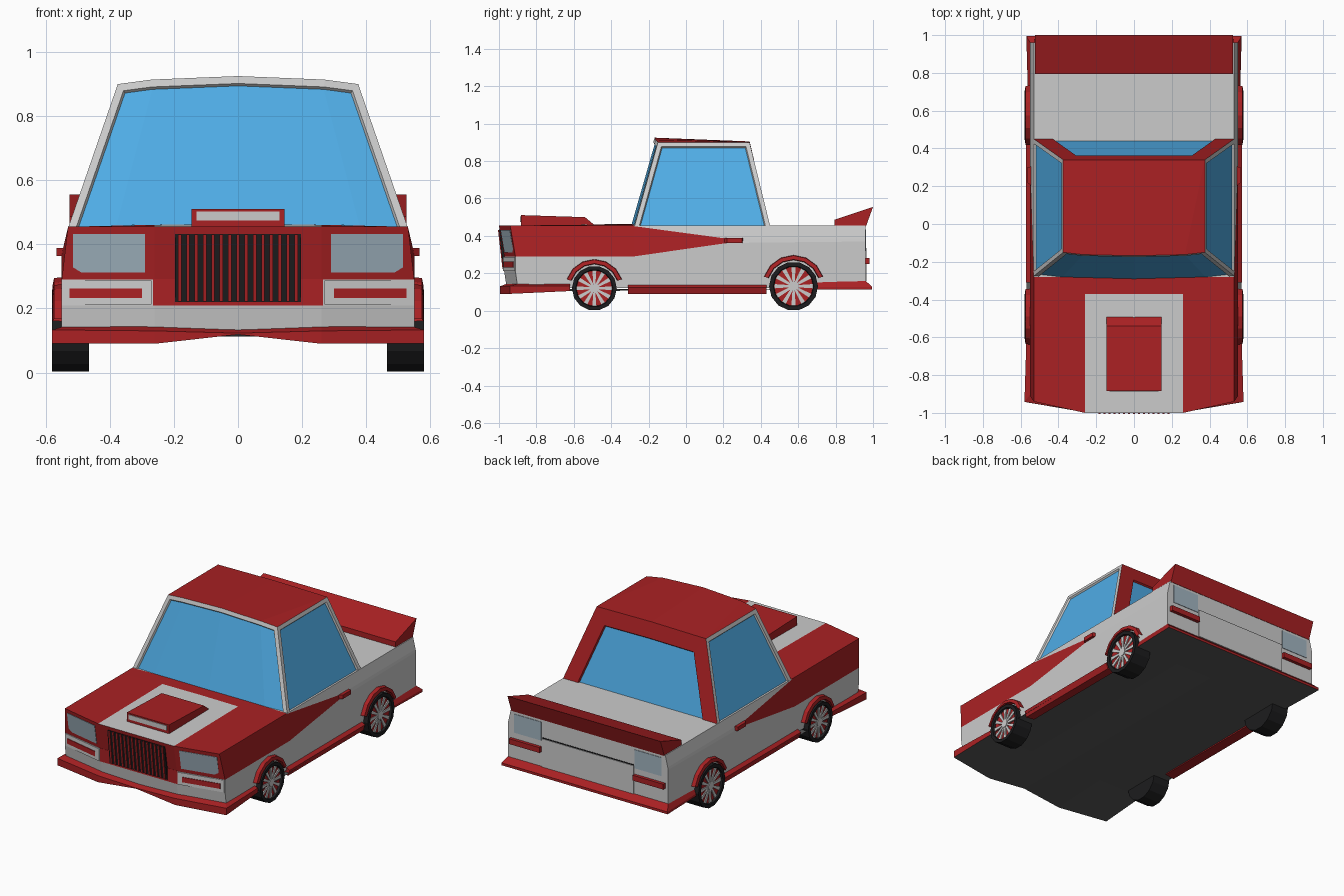
import bpy, bmesh, math

if "Cube" in bpy.data.objects:
    bpy.data.objects.remove(bpy.data.objects["Cube"])

def mat(name, r, g, b):
    m = bpy.data.materials.new(name)
    m.diffuse_color = (r, g, b, 1)
    m.use_nodes = True
    m.node_tree.nodes["Principled BSDF"].inputs["Base Color"].default_value = m.diffuse_color
    return m

RED = mat("red_paint", 0.40, 0.015, 0.017)
GREY = mat("silver_paint", 0.55, 0.55, 0.55)
GLASS = mat("glass", 0.08, 0.42, 0.80)
LAMP = mat("lamp", 0.36, 0.46, 0.53)
DARK = mat("rubber", 0.012, 0.012, 0.013)
UNDER = mat("underside", 0.10, 0.10, 0.10)

def build(name, verts, faces, tint, mirror=True):
    """Mesh from points and faces, mirrored in x; tint is one material or one per face."""
    tints = tint if isinstance(tint, list) else [tint] * len(faces)
    mats = list(dict.fromkeys(tints))
    bm = bmesh.new()
    for s in ((1, -1) if mirror else (1,)):
        vs = [bm.verts.new((x * s, y, z)) for x, y, z in verts]
        for f, t in zip(faces, tints):
            bm.faces.new([vs[k] for k in f]).material_index = mats.index(t)
    bmesh.ops.remove_doubles(bm, verts=bm.verts, dist=1e-4)
    bmesh.ops.recalc_face_normals(bm, faces=bm.faces)
    me = bpy.data.meshes.new(name)
    bm.to_mesh(me)
    bm.free()
    for m in mats:
        me.materials.append(m)
    ob = bpy.data.objects.new(name, me)
    bpy.context.collection.objects.link(ob)
    return ob

def grid(rows, base=0):
    n = len(rows[0])
    faces = [(base + i * n + j, base + i * n + j + 1, base + (i + 1) * n + j + 1, base + (i + 1) * n + j)
             for i in range(len(rows) - 1) for j in range(n - 1)]
    return [p for r in rows for p in r], faces

def strip(name, rows, tint):
    return build(name, *grid(rows), tint)

def prism(name, pts, vec, tint, mirror=True):
    n = len(pts)
    far = [tuple(a + b for a, b in zip(p, vec)) for p in pts]
    faces = [tuple(range(n)), tuple(range(n, 2 * n))]
    faces += [(i, (i + 1) % n, n + (i + 1) % n, n + i) for i in range(n)]
    return build(name, pts + far, faces, tint, mirror)

def front_y(x, z):
    """Depth of the slanted, swept nose."""
    lean = (0.455 - z) * 0.17 if z > 0.29 else 0.028 + max(0, 0.21 - z) * 0.15
    return -1 + lean + max(0, abs(x) - 0.26) * 0.06 / 0.27

def front_panel(name, x0, x1, z0, z1, proud, tint, mirror=True):
    pts = [(x, front_y(x, z) - proud, z) for x, z in ((x0, z0), (x1, z0), (x1, z1), (x0, z1))]
    return prism(name, pts, (0, 0.02, 0), tint, mirror)

def rear_panel(name, x0, x1, z0, z1, proud, tint, mirror=True):
    pts = [(x, 0.96 + proud, z) for x, z in ((x0, z0), (x1, z0), (x1, z1), (x0, z1))]
    return prism(name, pts, (0, -0.02 - proud, 0), tint, mirror)

# Body shell: rings whose heights follow the tapering side stripe
def ring(zs):
    w = [0.55 - 0.02 * max(0, (z - 0.37) / 0.085) for z in zs]
    return [(0, front_y(0, zs[0]), zs[0]), (0.26, front_y(0.26, zs[1]), zs[1]),
            (w[2], front_y(0.53, zs[2]), zs[2]), (w[3], -0.28, zs[3]),
            (w[4], 0.22, zs[4]), (w[5], 0.96, zs[5]), (0, 0.96, zs[6])]

rings = [ring(z) for z in ([0.12] * 7, [0.21] * 7, [0.29] * 4 + [0.362, 0.37, 0.37],
                           [0.452] * 4 + [0.385] * 3, [0.455] * 7)]
verts, faces = grid(rings)
tints = [GREY] * 12 + [RED] * 4 + [GREY] * 2 + [RED] * 3 + [GREY] * 3
# Bonnet with its pale centre band, then the rear deck
deck = [rings[4][:3],
        [(0, -0.37, 0.463), (0.26, -0.37, 0.461), (0.53, -0.37, 0.455)],
        [(0, -0.28, 0.464), (0.26, -0.28, 0.461), (0.53, -0.28, 0.455)],
        [(0, 0.22, 0.455), (0.26, 0.22, 0.455), (0.53, 0.22, 0.455)],
        [(0, 0.96, 0.455), (0.26, 0.96, 0.455), (0.53, 0.96, 0.455)]]
v2, f2 = grid(deck, len(verts))
build("body", verts + v2, faces + f2, tints + [GREY] + [RED] * 3 + [GREY] * 4)

# Cabin with inset windows
cab = build("cabin",
            [(0, -0.30, 0.466), (0.38, -0.29, 0.462), (0.53, -0.275, 0.452), (0.53, 0.45, 0.452), (0, 0.45, 0.452),
             (0, -0.168, 0.925), (0.27, -0.162, 0.914), (0.375, -0.15, 0.90), (0.375, 0.34, 0.90), (0, 0.34, 0.905)],
            [(0, 1, 6, 5), (1, 2, 7, 6), (2, 3, 8, 7), (3, 4, 9, 8), (5, 6, 8, 9), (6, 7, 8)], RED)
cab.data.materials.append(GREY)
cab.data.materials.append(GLASS)
bm = bmesh.new()
bm.from_mesh(cab.data)
bm.normal_update()
groups = [([f for f in bm.faces if f.normal.y < -0.5], 0.024, 1),
          ([f for f in bm.faces if abs(f.normal.x) > 0.7], 0.024, 1),
          ([f for f in bm.faces if f.normal.y > 0.5], 0.095, 0)]
for fs, margin, rim in groups:
    res = bmesh.ops.inset_region(bm, faces=fs, thickness=margin, use_even_offset=True)
    for f in res["faces"]:
        f.material_index = rim
    res = bmesh.ops.inset_region(bm, faces=fs, thickness=0.005, depth=-0.01, use_even_offset=True)
    for f in res["faces"]:
        f.material_index = rim
    for f in fs:
        f.material_index = 2
bm.to_mesh(cab.data)
bm.free()

# Bonnet scoop and rear spoiler
prism("bonnet_scoop", [(-0.145, y, z) for y, z in ((-0.883, 0.45), (-0.883, 0.511), (-0.54, 0.50), (-0.48, 0.45))],
      (0.29, 0, 0), RED, False)
prism("scoop_intake", [(-0.13, y, z) for y, z in ((-0.887, 0.474), (-0.887, 0.503), (-0.87, 0.503), (-0.87, 0.474))],
      (0.26, 0, 0), GREY, False)
prism("spoiler", [(-0.525, y, z) for y, z in ((0.795, 0.45), (0.795, 0.487), (1.0, 0.555), (0.962, 0.45))],
      (1.05, 0, 0), RED, False)

# Nose: grille, headlights, bumper lights
front_panel("grille_surround", -0.265, 0.265, 0.21, 0.292, 0.002, RED, False)
front_panel("grille", -0.197, 0.197, 0.22, 0.433, 0.004, DARK, False)
for i in range(15):
    x = -0.182 + i * 0.026
    front_panel("grille_bar", x - 0.005, x + 0.005, 0.222, 0.431, 0.009, RED, False)
front_panel("headlight", 0.29, 0.515, 0.312, 0.432, 0.003, LAMP)
front_panel("bumper_block", 0.27, 0.545, 0.212, 0.288, 0.008, GREY)
front_panel("bumper_light", 0.30, 0.525, 0.232, 0.263, 0.012, RED)

# Tail: lamps, red bars, lower panel
rear_panel("tail_lamp", 0.32, 0.505, 0.32, 0.435, 0.003, LAMP)
rear_panel("tail_bar", 0.32, 0.53, 0.25, 0.283, 0.02, RED)
rear_panel("tail_panel", -0.315, 0.315, 0.16, 0.335, 0.006, GREY, False)
rear_panel("tail_seam", -0.315, 0.315, 0.335, 0.341, 0.002, DARK, False)

# Door handles and side skirts
prism("door_handle", [(0.54, 0.2, 0.363), (0.566, 0.22, 0.363), (0.566, 0.3, 0.363), (0.54, 0.305, 0.363)],
      (0, 0, 0.025), RED)
prism("side_skirt", [(x, -0.31, z) for x, z in ((0.53, 0.15), (0.572, 0.125), (0.56, 0.088), (0.5, 0.095))],
      (0, 0.74, 0), RED)

# Front splitter, rear valance and floor
strip("front_splitter", [
    [(0, -0.955, 0.135), (0.26, -0.955, 0.145), (0.54, -0.89, 0.145), (0.545, -0.62, 0.145)],
    [(0, -0.995, 0.123), (0.26, -0.995, 0.13), (0.58, -0.942, 0.133), (0.57, -0.62, 0.133)],
    [(0, -0.995, 0.119), (0.26, -0.995, 0.09), (0.58, -0.942, 0.09), (0.57, -0.62, 0.105)]], RED)
strip("rear_valance", [
    [(0.545, 0.70, 0.16), (0.549, 0.96, 0.16), (0, 0.96, 0.16)],
    [(0.562, 0.70, 0.128), (0.57, 0.995, 0.128), (0, 0.995, 0.128)],
    [(0.562, 0.70, 0.113), (0.57, 0.995, 0.113), (0, 0.995, 0.113)]], RED)
ys = [-0.995, -0.942, -0.62, 0.70, 0.995]
strip("floor", [
    [(0, y, z) for y, z in zip(ys, (0.119, 0.119, 0.115, 0.114, 0.113))],
    [(0.26, y, z) for y, z in zip(ys, (0.09, 0.092, 0.105, 0.113, 0.113))],
    [(x, y, z) for x, y, z in zip((0.27, 0.58, 0.57, 0.562, 0.57), ys, (0.09, 0.09, 0.105, 0.113, 0.113))]], UNDER)

# Wheels with arches
def around(x, r, cy, cz, angles):
    return [(x, cy + r * math.cos(a), cz + r * math.sin(a)) for a in angles]

N = 14
for end, cy, R in (("front", -0.49, 0.12), ("rear", 0.575, 0.131)):
    turn = [2 * math.pi * i / N for i in range(N + 1)]
    profile = ((0.465, 0.001), (0.465, R), (0.58, R), (0.58, R * 0.83), (0.562, R * 0.79))
    strip(end + "_tyre", [around(x, r, cy, R, turn) for x, r in profile], DARK)
    prism(end + "_rim", around(0.55, R * 0.82, cy, R, turn[:-1]), (0.016, 0, 0), RED)
    prism(end + "_hub", around(0.56, R * 0.2, cy, R, turn[:-1]), (0.016, 0, 0), GREY)
    for k in range(12):
        a = 2 * math.pi * k / 12
        spoke = around(0.56, R * 0.15, cy, R, (a - 0.3, a + 0.3)) + around(0.56, R * 0.79, cy, R, (a + 0.11, a - 0.11))
        prism(end + "_spoke", spoke, (0.012, 0, 0), GREY)
    half = [math.radians(18 + 144 * i / 6) for i in range(7)]
    lip = ((0.54, R + 0.036), (0.574, R + 0.033), (0.578, R + 0.012), (0.54, R + 0.008))
    strip(end + "_arch", [around(x, r, cy, R, half) for x, r in lip], RED)
